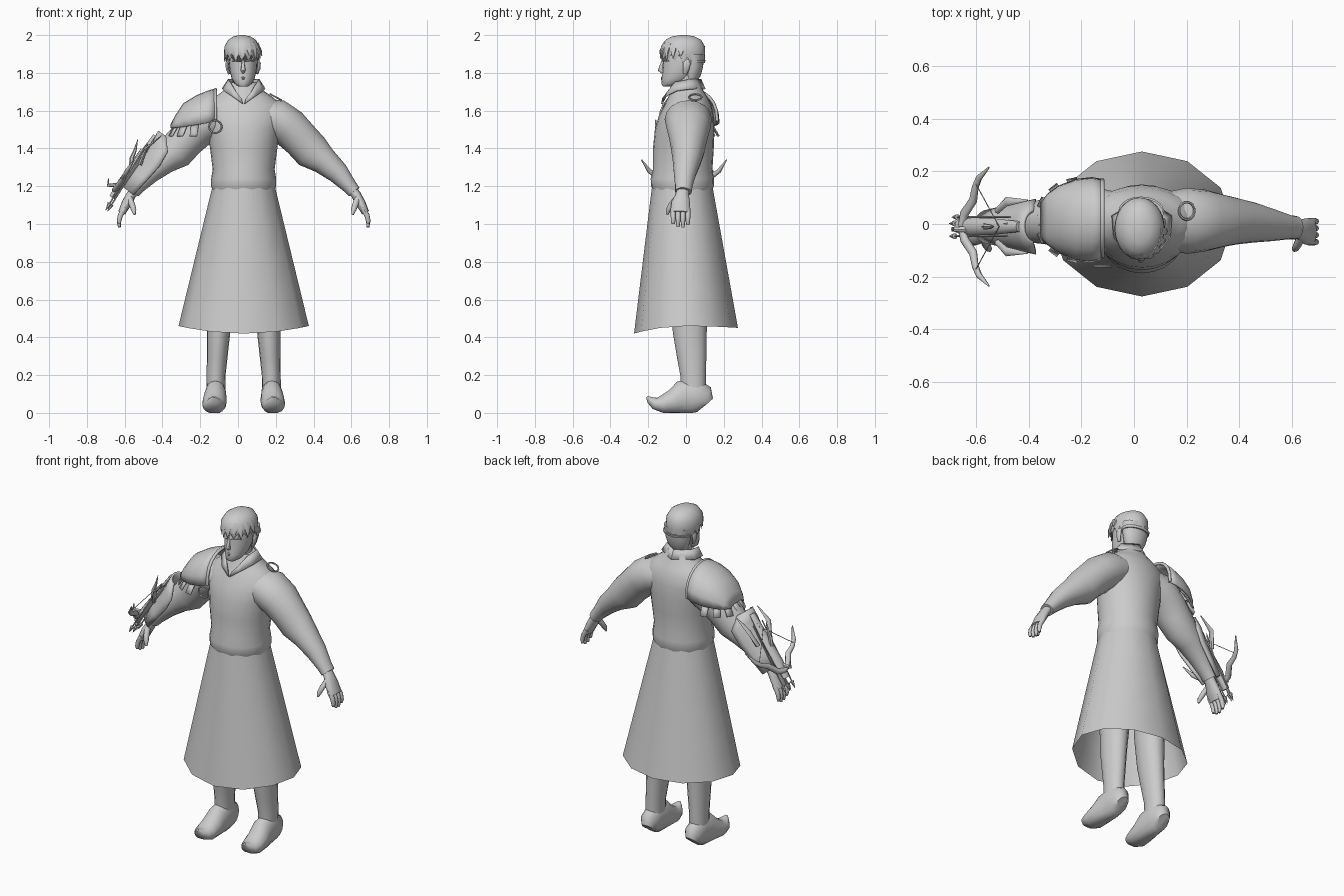
import bpy, bmesh, math
from mathutils import Vector as V

CX = 0.03  # body centre line
grey = bpy.data.materials.new("plain_grey")
grey.diffuse_color = (0.6, 0.6, 0.6, 1)


def skin(name, rings, closed=True, caps=True, thick=0, angle=50):
    """Bridge a list of point rings into one surface."""
    bm = bmesh.new()
    vs = [[bm.verts.new(p) for p in r] for r in rings]
    n = len(vs[0])
    for a, b in zip(vs, vs[1:]):
        for i in range(n if closed else n - 1):
            j = (i + 1) % n
            bm.faces.new((a[i], a[j], b[j], b[i]))
    if closed and caps:
        bm.faces.new(vs[0])
        bm.faces.new(vs[-1])
    bmesh.ops.recalc_face_normals(bm, faces=bm.faces)
    me = bpy.data.meshes.new(name)
    bm.to_mesh(me)
    bm.free()
    me.materials.append(grey)
    ob = bpy.data.objects.new(name, me)
    bpy.context.collection.objects.link(ob)
    bpy.ops.object.select_all(action='DESELECT')
    ob.select_set(True)
    bpy.context.view_layer.objects.active = ob
    bpy.ops.object.shade_smooth_by_angle(angle=math.radians(angle))
    if thick:
        m = ob.modifiers.new("thickness", 'SOLIDIFY')
        m.thickness = thick
        m.offset = 0
    return ob


def ellipse(c, u, v, n):
    return [V(c) + V(u) * math.cos(k * math.tau / n) + V(v) * math.sin(k * math.tau / n)
            for k in range(n)]


def stack(name, rows, cx=CX, n=20, **kw):
    """Horizontal rings: (z, half width, front y, back y)."""
    return skin(name, [ellipse((cx, (f + b) / 2, z), (w, 0, 0), (0, (b - f) / 2, 0), n)
                       for z, w, f, b in rows], **kw)


def tube(name, pts, hint=(0, 1, 0), n=12, **kw):
    """Sweep along (x, y, z, radius across, radius along hint)."""
    rings = []
    for i, p in enumerate(pts):
        t = V(pts[min(i + 1, len(pts) - 1)][:3]) - V(pts[max(i - 1, 0)][:3])
        u = t.cross(V(hint)).normalized()
        v = u.cross(t).normalized()
        rings.append(ellipse(p[:3], u * p[3], v * p[4], n))
    return skin(name, rings, **kw)


# --- robe ---------------------------------------------------------------
hem = ellipse((CX, 0, 0.44), (0.345, 0, 0), (0, 0.275, 0), 12)
for p in hem:
    p.z = 0.46 - (0.04 if p.y < 0 else 0.01) * (p.y / 0.275) ** 2
top = ellipse((CX, -0.02, 1.2), (0.165, 0, 0), (0, 0.16, 0), 12)
skin("skirt", [[a.lerp(b, k / 4) for a, b in zip(hem, top)] for k in range(5)], caps=False)
stack("torso", [(1.17, .163, -.17, .135), (1.2, .172, -.185, .147), (1.24, .172, -.187, .148),
                (1.29, .164, -.175, .14), (1.4, .178, -.175, .147), (1.5, .192, -.165, .15),
                (1.57, .215, -.145, .147), (1.63, .205, -.115, .135), (1.67, .155, -.095, .115),
                (1.71, .1, -.075, .09), (1.75, .075, -.06, .075)], n=24)

# collar: stand at the back and two lapels meeting in a V
for s, side in ((-1, "right"), (1, "left")):
    skin("collar_" + side, [
        [(CX + s * .004, -.128, 1.635), (CX + s * .012, -.122, 1.665)],
        [(CX + s * .06, -.108, 1.675), (CX + s * .04, -.096, 1.70)],
        [(CX + s * .105, -.05, 1.705), (CX + s * .07, -.058, 1.75)],
        [(CX + s * .112, .03, 1.715), (CX + s * .08, .02, 1.765)],
        [(CX, .1, 1.715), (CX, .078, 1.765)]], closed=False, thick=.008)

# --- head ---------------------------------------------------------------
HX = 0.027
stack("neck", [(1.68, .062, -.06, .07), (1.74, .056, -.06, .06), (1.8, .055, -.06, .06)], HX)
stack("head", [(1.728, .025, -.122, -.07), (1.742, .044, -.13, -.02), (1.77, .061, -.128, .03),
               (1.81, .071, -.124, .06), (1.86, .076, -.12, .075), (1.91, .075, -.117, .08),
               (1.96, .055, -.09, .06)], HX)
tube("nose", [(HX, -.122, 1.868, .006, .006), (HX, -.13, 1.84, .009, .009),
              (HX, -.135, 1.815, .013, .014), (HX, -.122, 1.803, .008, .01)], n=8)
for z, w, nm in ((1.775, .024, "upper_lip"), (1.766, .02, "lower_lip")):
    tube(nm, [(HX - w, -.116, z, .002, .002), (HX, -.128, z, .005, .005),
              (HX + w, -.116, z, .002, .002)], n=8)
for s, side in ((-1, "right"), (1, "left")):
    tube("ear_" + side, [(HX + s * .074, -.005, 1.795, .006, .01), (HX + s * .083, 0, 1.82, .008, .017),
                         (HX + s * .085, .004, 1.85, .009, .02), (HX + s * .076, .004, 1.87, .006, .012)])
    tube("brow_" + side, [(HX + s * .014, -.121, 1.862, .004, .004), (HX + s * .036, -.117, 1.868, .005, .005),
                          (HX + s * .058, -.092, 1.862, .003, .003)], n=8)

# hair: zigzag fringed cap, nape and loose locks
cap = [ellipse((HX - .006, (f + b) / 2, z), (w, 0, 0), (0, (b - f) / 2, 0), 32)
       for z, w, f, b in [(1.875, .09, -.128, .098), (1.9, .095, -.136, .101), (1.94, .093, -.133, .1),
                          (1.975, .073, -.108, .08), (1.993, .045, -.073, .045), (2.0, .012, -.03, .005)]]
for i, p in enumerate(cap[0]):
    p.z += (.022 if i % 2 else -.014) - (.015 if p.y > -.03 else 0)
skin("hair_cap", cap)
stack("hair_nape", [(1.765, .055, -.01, .066), (1.79, .066, -.01, .08), (1.83, .077, -.01, .09),
                    (1.9, .085, -.02, .098)], HX)
stack("hair_band", [(1.853, .084, -.01, .1), (1.868, .087, -.01, .104)], HX)
for k in range(9):
    a = math.pi * (1.02 + k * .12)
    c, d = math.cos(a), math.sin(a)
    tube("hair_lock", [(HX + .07 * c, -.02 + .09 * d, 1.955, .012, .016),
                       (HX + .092 * c, -.02 + .113 * d, 1.915, .008, .015),
                       (HX + .1 * c, -.02 + .115 * d, 1.865 + .012 * (k % 3), .002, .002)],
         hint=(-d, c, 0), n=6)

# --- arms, hands, legs, boots (both sides) --------------------------------
for s, side in ((-1, "right"), (1, "left")):
    def X(pts):
        return [(CX + s * (p[0] - CX), *p[1:]) for p in pts]
    tube("sleeve_" + side, X([(.12, .01, 1.575, .09, .11), (.2, .012, 1.555, .108, .125),
                              (.27, .013, 1.51, .105, .117), (.335, .012, 1.445, .098, .1),
                              (.39, .01, 1.385, .098, .088), (.455, .005, 1.335, .074, .076),
                              (.53, -.005, 1.27, .058, .06), (.59, -.012, 1.2, .04, .046),
                              (.615, -.014, 1.17, .036, .044)]), n=16)
    tube("palm_" + side, X([(.595, -.014, 1.195, .026, .032), (.625, -.02, 1.155, .026, .036),
                            (.65, -.028, 1.11, .026, .05), (.675, -.03, 1.06, .02, .052)]))
    for k in range(4):
        y = -.068 + k * .026
        tip = (1.0, .985, .982, .995)[k]
        tube("finger_" + side, X([(.66, y, 1.085, .014, .013), (.683, y, 1.045, .014, .013),
                                  (.69, y, 1.015, .012, .012), (.688, y, tip, .007, .008)]), n=8)
    tube("thumb_" + side, X([(.635, -.045, 1.14, .017, .017), (.622, -.075, 1.105, .016, .016),
                             (.612, -.093, 1.075, .014, .013), (.607, -.1, 1.05, .006, .006)]), n=8)
    tube("leg_" + side, X([(.15, .02, .85, .085, .1), (.155, .02, .6, .075, .095),
                           (.163, .02, .43, .062, .09), (.17, .03, .3, .055, .078),
                           (.176, .038, .2, .05, .068), (.178, .04, .06, .05, .066)]), n=16)
    # boot with an upturned toe; underside flattened to the floor
    boot = tube("boot_" + side, X([(.177, .112, .05, .04, .035), (.178, .095, .07, .075, .053),
                                   (.178, .04, .09, .098, .056), (.18, -.02, .08, .09, .06),
                                   (.184, -.07, .058, .065, .064), (.187, -.125, .044, .05, .062),
                                   (.188, -.165, .048, .034, .05), (.188, -.19, .068, .02, .028),
                                   (.188, -.207, .085, .006, .008)]), hint=(1, 0, 0), n=16)
    for v in boot.data.vertices:
        v.co.z = max(v.co.z, max(0, -v.co.y - .15) * .8)
    boot.data.update()

# --- shoulder armour -----------------------------------------------------
arcs = []
for x, f, b, lo, hi in [(-.12, -.125, .165, 1.545, 1.712), (-.16, -.14, .172, 1.535, 1.7),
                        (-.22, -.135, .165, 1.525, 1.675), (-.285, -.105, .14, 1.515, 1.635),
                        (-.325, -.075, .11, 1.51, 1.575), (-.352, -.045, .075, 1.508, 1.525)]:
    arcs.append([(x, (f + b) / 2 - (b - f) / 2 * math.cos(math.pi * k / 12),
                  lo + (hi - lo) * math.sin(math.pi * k / 12) ** .8) for k in range(13)])
skin("shoulder_plate", arcs, closed=False, thick=.012)
tube("shoulder_rim", [(p[0], p[1], p[2], .009, .009) for p in arcs[0]], hint=(1, 0, 0), n=8)
# hanging tabs beneath the plate
for k in range(7):
    a = math.radians(-78 + k * 26)
    c, d = math.cos(a), math.sin(a)
    base = V((-.2 - .135 * c, .015 + .125 * d, 1.525))
    out, w = V((-.04 * c, .035 * d, -.06)), V((d, c, 0)) * .02
    skin("shoulder_tab", [[base - w, base + w], [base + out - w, base + out + w]],
         closed=False, thick=.006)


def ring(name, c, u, v, r):
    pts = ellipse(c, V(u) * r, V(v) * r, 20)
    axis = V(u).cross(V(v))
    tube(name, [(*p, .005, .005) for p in pts + pts[:1]], hint=axis, n=6)


ring("buckle_ring", (-.12, -.16, 1.515), (1, 0, 0), (0, 0, 1), .033)
ring("shoulder_ring", (.2, .05, 1.672), (.88, 0, -.47), (0, 1, 0), .033)

# --- forearm guard with small crossbow -------------------------------------
O, A, N = V((-.40, -.01, 1.44)), V((-.6, 0, -.8)), V((-.8, 0, .6))


def P(t, y, h, *r):
    return (*(O + A * t + V((0, y, 0)) + N * h), *r)


skin("forearm_guard", [[P(t, w * math.sin(q * .3), hi - drop * (1 - math.cos(q * .3)))
                        for q in range(-5, 6)]
                       for t, w, hi, drop in [(-.03, .06, .045, .05), (.03, .1, .035, .1),
                                              (.12, .09, .025, .1), (.22, .075, .02, .085),
                                              (.32, .06, .015, .07)]], closed=False, thick=.012)
tube("crossbow_stock", [P(.0, 0, .045, .014, .02), P(.15, 0, .04, .02, .03),
                        P(.3, 0, .04, .022, .035), P(.4, 0, .035, .015, .025)], n=8)
for s in (-1, 1):
    tube("bow_limb", [P(.36, 0, .045, .016, .016), P(.345, s * .05, .045, .018, .016),
                      P(.29, s * .10, .045, .017, .015), P(.27, s * .15, .05, .014, .012),
                      P(.24, s * .185, .055, .013, .011), P(.17, s * .225, .06, .003, .003)],
         hint=N, n=8)
    tube("bow_string", [P(.26, s * .17, .06, .002, .002), P(.1, 0, .065, .002, .002)], n=5)
    tube("guard_wing", [P(.17, s * .06, .02, .012, .012), P(.08, s * .095, .045, .018, .008),
                        P(-.02, s * .1, .02, .003, .003)], hint=N, n=6)
# bolts with pointed heads
for k in range(4):
    y, h = -.036 + k * .024, .055 - .012 * (k % 2)
    tube("bolt", [P(.06, y, h, .004, .004), P(.43, y, h - .03, .004, .004),
                  P(.432, y, h - .03, .012, .012), P(.475, y, h - .035, .001, .001)], n=6)
# upright spike and lever
tube("spike", [P(.24, .0, .03, .014, .014), P(.17, .0, .075, .012, .012),
               P(.13, 0, .085, .009, .009), P(.07, 0, .11, .001, .001)], n=6)
tube("lever", [P(.33, -.01, .05, .012, .012), P(.36, -.01, .09, .01, .01),
               P(.33, -.01, .11, .002, .002)], n=6)
